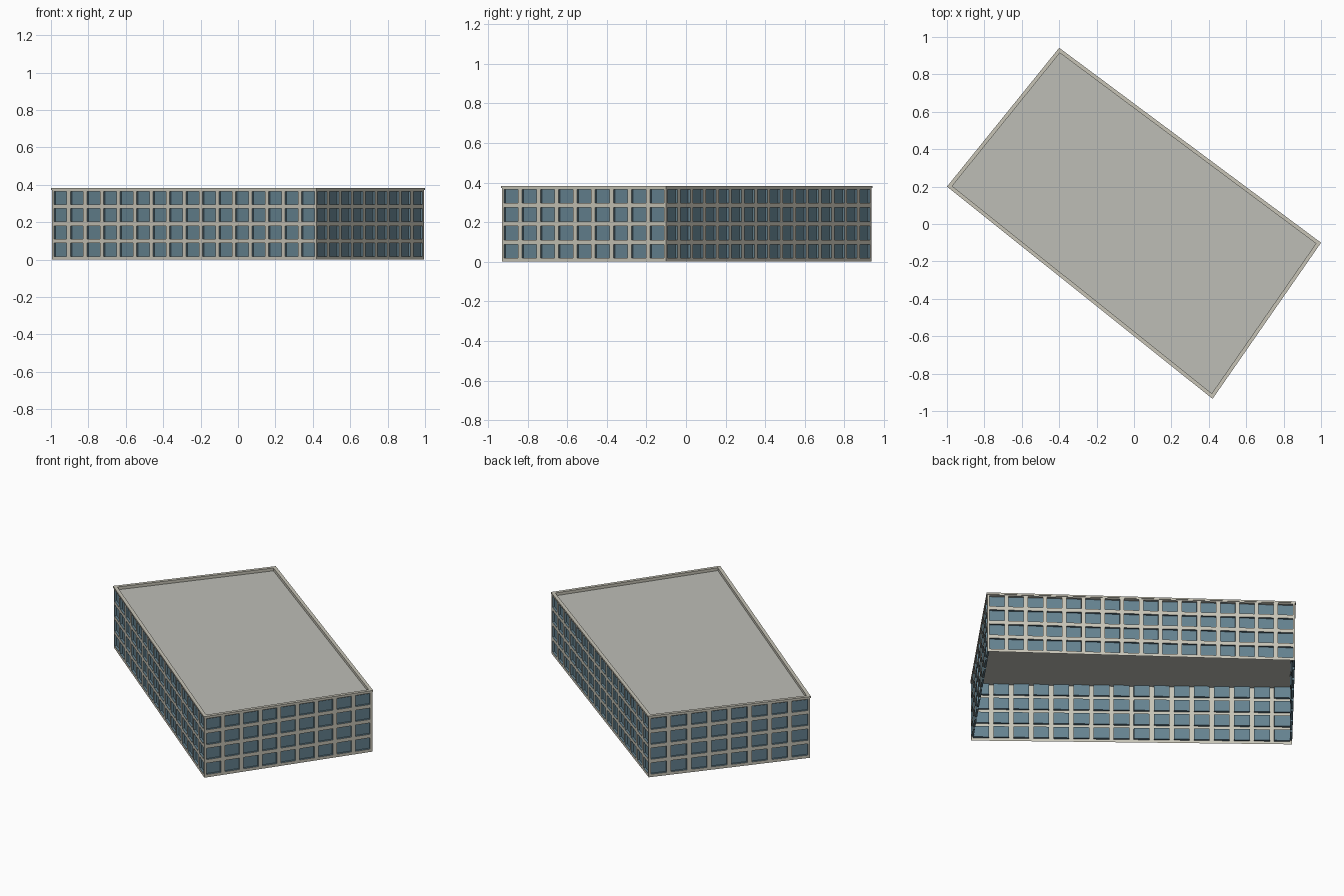
import bpy, bmesh
from mathutils import Vector

if "Cube" in bpy.data.objects:
    bpy.data.objects.remove(bpy.data.objects["Cube"])

# Footprint of the cornice, counter-clockwise, and window bays on each side
CORNERS = [Vector(p) for p in ((-1, 0.2), (0.42, -0.935), (1, -0.1), (-0.4, 0.942))]
BAYS = [16, 9, 16, 8]
FLOORS, PITCH, SILL, WIN_H = 4, 0.0925, 0.018, 0.07
WIN_FRACTION, DEPTH = 0.78, 0.013
ROOF_Z, CORNICE_Z, TOP_Z = 0.364, 0.372, 0.382


def material(name, rgb):
    m = bpy.data.materials.new(name)
    m.diffuse_color = (*rgb, 1)
    m.use_nodes = True
    m.node_tree.nodes["Principled BSDF"].inputs["Base Color"].default_value = m.diffuse_color
    return m


WALL = material("warm_grey_wall", (0.57, 0.55, 0.47))
GLASS = material("blue_grey_glass", (0.13, 0.225, 0.28))
ROOF = material("pale_grey_roof", (0.51, 0.515, 0.47))


def finish(name, bm, mats):
    bmesh.ops.remove_doubles(bm, verts=bm.verts, dist=1e-5)
    me = bpy.data.meshes.new(name)
    bm.to_mesh(me)
    bm.free()
    for m in mats:
        me.materials.append(m)
    ob = bpy.data.objects.new(name, me)
    bpy.context.collection.objects.link(ob)


def inset(points, d):
    """Move every edge of a counter-clockwise outline inward by d."""
    out = []
    n = len(points)
    for i, p in enumerate(points):
        a = (p - points[i - 1]).normalized()
        b = (points[(i + 1) % n] - p).normalized()
        out.append(p + (b - a) * d / (a.x * b.y - a.y * b.x))
    return out


def quad(bm, pts, mat=0):
    f = bm.faces.new([bm.verts.new(p) for p in pts])
    f.material_index = mat


def facade(name, p, q, bays):
    """Wall sheet with a grid of recessed windows."""
    bm = bmesh.new()
    along = (q - p).normalized()
    length = (q - p).length
    inward = Vector((-along.y, along.x))

    def at(u, z, d=0):
        v = p + along * u + inward * d
        return Vector((v.x, v.y, z))

    bay = length / bays
    gap = bay * (1 - WIN_FRACTION) / 2
    us = [0.0]
    for i in range(bays):
        us += [i * bay + gap, (i + 1) * bay - gap]
    us.append(length)
    zs = [0.0]
    for k in range(FLOORS):
        zs += [SILL + k * PITCH, SILL + k * PITCH + WIN_H]
    zs.append(CORNICE_Z)
    for i in range(len(us) - 1):
        for k in range(len(zs) - 1):
            cell = [(us[i], zs[k]), (us[i + 1], zs[k]),
                    (us[i + 1], zs[k + 1]), (us[i], zs[k + 1])]
            if i % 2 and k % 2:
                # Recessed pane and its four reveals
                quad(bm, [at(*c, DEPTH) for c in cell], 1)
                for j in range(4):
                    a, b = cell[j], cell[(j + 1) % 4]
                    quad(bm, [at(*a), at(*b), at(*b, DEPTH), at(*a, DEPTH)], 1)
            else:
                quad(bm, [at(*c) for c in cell])
    finish(name, bm, [WALL, GLASS])


# Four facades
walls = inset(CORNERS, 0.004)
for i, name in enumerate(("front_left_facade", "front_right_facade",
                          "back_right_facade", "back_left_facade")):
    facade(name, walls[i], walls[(i + 1) % 4], BAYS[i])

# Parapet: slight overhang outside, flat coping, inner face down to the roof
inner = inset(CORNERS, 0.02)
rings = [(walls, CORNICE_Z), (CORNERS, CORNICE_Z), (CORNERS, TOP_Z),
         (inner, TOP_Z), (inner, ROOF_Z)]
bm = bmesh.new()
for (lo, z0), (hi, z1) in zip(rings, rings[1:]):
    for i in range(4):
        j = (i + 1) % 4
        quad(bm, [(*lo[i], z0), (*lo[j], z0), (*hi[j], z1), (*hi[i], z1)])
finish("parapet", bm, [WALL])

# Flat roof slab, reaching the walls
bm = bmesh.new()
quad(bm, [(*p, ROOF_Z) for p in walls])
finish("roof", bm, [ROOF])
